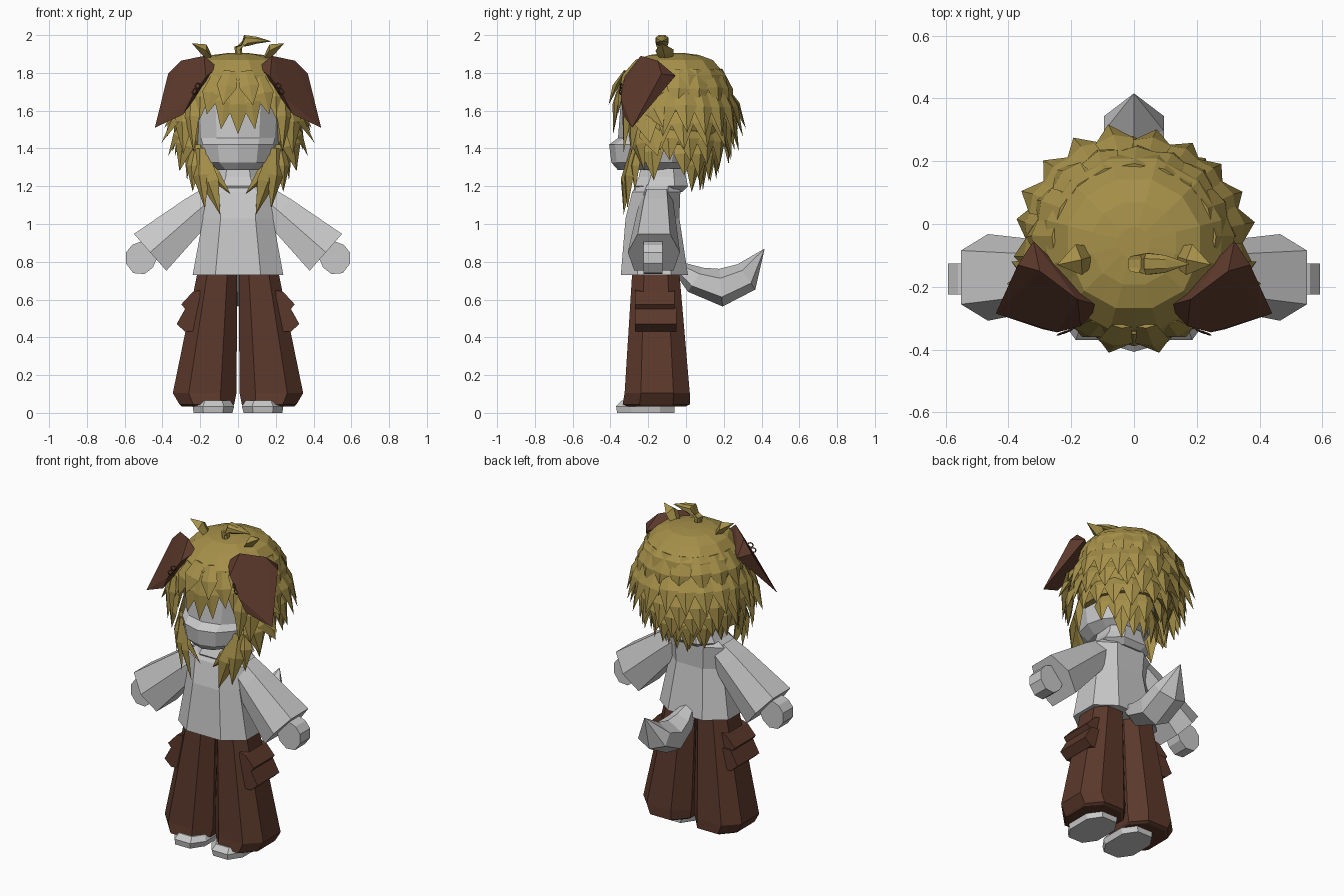
import bpy, bmesh, math, random
from mathutils import Vector as V

if "Cube" in bpy.data.objects:
    bpy.data.objects.remove(bpy.data.objects["Cube"])

random.seed(4)


def material(name, rgb):
    m = bpy.data.materials.new(name)
    m.diffuse_color = (*rgb, 1)
    m.use_nodes = True
    m.node_tree.nodes["Principled BSDF"].inputs["Base Color"].default_value = m.diffuse_color
    return m


GRAY = material("light gray", (0.58, 0.58, 0.58))
BROWN = material("dark brown", (0.105, 0.040, 0.024))
GOLD = material("olive gold", (0.38, 0.28, 0.067))


def finish(bm, name, mat, mirror=False):
    bmesh.ops.remove_doubles(bm, verts=bm.verts, dist=0.0005)
    bmesh.ops.recalc_face_normals(bm, faces=bm.faces)
    me = bpy.data.meshes.new(name)
    bm.to_mesh(me)
    bm.free()
    me.materials.append(mat)
    ob = bpy.data.objects.new(name, me)
    bpy.context.collection.objects.link(ob)
    if mirror:
        ob.modifiers.new("mirror", "MIRROR").use_mirror_merge = False
    return ob


def loft(bm, rings, caps=True):
    vs = [[bm.verts.new(p) for p in r] for r in rings]
    n = len(vs[0])
    for a, b in zip(vs, vs[1:]):
        for i in range(n):
            j = (i + 1) % n
            bm.faces.new((a[i], a[j], b[j], b[i]))
    if caps:
        bm.faces.new(vs[0][::-1])
        bm.faces.new(vs[-1])


def octagon(c, u, v, hu, hv, k=0.5):
    """Chamfered rectangle around c, spanned by u and v."""
    pts = [(1, -k), (1, k), (k, 1), (-k, 1), (-1, k), (-1, -k), (-k, -1), (k, -1)]
    return [V(c) + V(u) * hu * a + V(v) * hv * b for a, b in pts]


def flat_ring(x0, x1, y0, y1, z, k=0.5):
    return octagon(((x0 + x1) / 2, (y0 + y1) / 2, z), (1, 0, 0), (0, 1, 0),
                   (x1 - x0) / 2, (y1 - y0) / 2, k)


def stack(name, mat, rows, mirror=False, k=0.5):
    """Loft of level rings, each row is x0, x1, y0, y1, z."""
    bm = bmesh.new()
    loft(bm, [flat_ring(*r, k) for r in rows])
    return finish(bm, name, mat, mirror)


def prism(name, mat, outline, y0, y1, mirror=True):
    bm = bmesh.new()
    loft(bm, [[(x, y, z) for x, z in outline] for y in (y0, y1)])
    return finish(bm, name, mat, mirror)


# Shoes and trousers
stack("shoe", GRAY, [(.03, .235, -.365, -.06, 0), (.02, .24, -.37, -.06, .035),
                     (.04, .22, -.34, -.07, .065)], True)
stack("trouser_leg", BROWN, [(.03, .30, -.31, .0, .035), (.02, .31, -.335, .02, .045),
                             (.008, .345, -.325, .02, .105), (.004, .215, -.285, -.035, .74)], True)
prism("pocket_flap", BROWN, [(.2, .65), (.24, .64), (.30, .575), (.28, .55), (.2, .55)], -.27, -.06)
prism("pocket", BROWN, [(.2, .56), (.275, .56), (.325, .47), (.28, .43), (.2, .43)], -.27, -.05)

# Shirt, collar and neck
stack("shirt", GRAY, [(-.24, .24, -.345, .01, .73), (-.185, .185, -.32, -.035, 1.03),
                      (-.20, .20, -.285, -.03, 1.17), (-.11, .11, -.24, -.05, 1.24)])
stack("collar", GRAY, [(-.12, .12, -.26, -.02, 1.17), (-.16, .16, -.275, .01, 1.2),
                       (-.13, .13, -.25, .0, 1.25), (-.12, .12, -.24, -.01, 1.295)])
stack("neck", GRAY, [(-.07, .07, -.22, -.06, 1.2), (-.07, .07, -.22, -.06, 1.34)])

# Six-sided sleeves flare towards the cuff
bm = bmesh.new()
up = V((.66, 0, .75))
loft(bm, [[V(c) + up * a * p + V((0, b * q, 0)) for p, q in
           ((1, -.62), (1, .62), (0, 1), (-1, .75), (-1, -.75), (0, -1))]
          for c, a, b in (((.14, -.155, 1.13), .075, .085), ((.22, -.16, 1.065), .09, .1),
                          ((.465, -.17, .85), .13, .138))])
finish(bm, "sleeve", GRAY, True)
prism("hand", GRAY, [(.42, .84), (.45, .77), (.495, .735), (.555, .74), (.592, .79),
                     (.592, .85), (.56, .89), (.48, .92)], -.225, -.125)

# Curved tail
bm = bmesh.new()
rings = []
for y, z, r, w, ang in ((-.04, .77, .035, .04, -40), (.05, .705, .075, .08, -32),
                        (.185, .663, .1, .11, 5), (.32, .72, .082, .11, 35),
                        (.415, .868, .001, .001, 60)):
    t = math.radians(ang)
    rings.append([V((w * math.cos(q), y - math.sin(t) * r * math.sin(q),
                     z + math.cos(t) * r * math.sin(q)))
                  for q in (math.tau * (i + .5) / 6 for i in range(6))])
loft(bm, rings)
finish(bm, "tail", GRAY)

# Rounded head with a short muzzle, rows are half width, front, back, height
bm = bmesh.new()
loft(bm, [[V((w * math.cos(t), (f + b) / 2 + (b - f) / 2 * math.sin(t), z))
           for t in (math.tau * i / 12 for i in range(12))]
          for w, f, b, z in ((.13, -.36, -.03, 1.285), (.195, -.395, .03, 1.325),
                             (.215, -.407, .06, 1.42), (.225, -.36, .08, 1.455),
                             (.24, -.345, .1, 1.65), (.19, -.28, .06, 1.82))])
finish(bm, "head", GRAY)


# Hair cap, raised above the face at the front
def hair_point(a, r, z):
    return V((1.04 * r * math.cos(a), -.06 + r * math.sin(a), z))


bm = bmesh.new()
rings = []
for i, (z, r) in enumerate(((1.905, .05), (1.895, .13), (1.868, .205), (1.79, .272), (1.70, .292),
                            (1.6, .292), (1.5, .275), (1.42, .245), (1.43, .19))):
    ring = []
    for s in range(24):
        a = math.tau * s / 24
        front = math.sin(a) < -.6
        h = max(z, 1.64) if front else z
        ring.append(hair_point(a, r * (1.02 if s % 2 else .985) * (1.03 if front else 1), h))
    rings.append(ring)
loft(bm, rings)
finish(bm, "hair_cap", GOLD)


def lock(bm, root, tip, width, out, thick=.03):
    """Pointed lock of hair with a diamond cross-section."""
    root, tip, out = V(root), V(tip), V(out).normalized()
    side = (tip - root).cross(out).normalized()
    mid = root.lerp(tip, .45) + out * thick * .5
    rings = [[c + side * w, c + out * d, c - side * w, c - out * d]
             for c, w, d in ((root, width * .6, thick * .3), (mid, width, thick * .8),
                             (tip, .0001, .0001))]
    loft(bm, rings)


# Layered locks round the sides and back
bm = bmesh.new()
for z0, z1, r0, r1, n, a0, a1, w in (
        (1.82, 1.60, .245, .325, 9, 5, 175, .062), (1.74, 1.48, .262, .375, 12, -8, 188, .062),
        (1.64, 1.38, .26, .338, 11, -14, 194, .062), (1.54, 1.31, .245, .29, 10, -8, 188, .06),
        (1.46, 1.25, .20, .23, 8, 12, 168, .055), (1.42, 1.18, .14, .15, 5, 40, 140, .05)):
    for i in range(n):
        a = math.radians(a0 + (a1 - a0) * i / (n - 1))
        j = random.uniform(-.03, .03)
        lock(bm, hair_point(a, r0, z0), hair_point(a + 2 * j, r1 + j * .4, z1 + j), w,
             (math.cos(a), math.sin(a), .2), .025)
finish(bm, "back_locks", GOLD)

# Side locks and long front locks
bm = bmesh.new()
for root, tip, w in (((.25, -.22, 1.64), (.405, -.19, 1.43), .07),
                     ((.25, -.20, 1.68), (.39, -.12, 1.51), .06),
                     ((.26, -.20, 1.57), (.37, -.15, 1.36), .07),
                     ((.25, -.25, 1.53), (.31, -.22, 1.28), .06),
                     ((.24, -.18, 1.50), (.27, -.17, 1.23), .06),
                     ((.24, -.28, 1.72), (.235, -.33, 1.38), .045),
                     ((.27, -.25, 1.68), (.29, -.29, 1.37), .06),
                     ((.18, -.29, 1.33), (.04, -.315, 1.16), .035),
                     ((.18, -.29, 1.36), (.095, -.33, 1.05), .055),
                     ((.20, -.28, 1.40), (.175, -.31, 1.08), .05),
                     ((.22, -.25, 1.42), (.24, -.27, 1.17), .045)):
    lock(bm, root, tip, w, (.5, -.8, .1) if root[1] < -.24 else (1, -.2, .2), .025)
finish(bm, "side_locks", GOLD, True)

# Fringe above the face
bm = bmesh.new()
lock(bm, (0, -.345, 1.76), (0, -.385, 1.475), .06, (0, -1, .1), .02)
for s in (-1, 1):
    for x0, y0, z0, x1, y1, z1, w in ((.05, -.335, 1.76, .09, -.38, 1.50, .055),
                                      (.04, -.325, 1.81, .08, -.41, 1.63, .055),
                                      (.11, -.315, 1.78, .165, -.36, 1.58, .055),
                                      (.18, -.28, 1.77, .205, -.335, 1.55, .05)):
        lock(bm, (s * x0, y0, z0), (s * x1, y1, z1), w, (s * x0 * 2, -1, .2), .02)
finish(bm, "fringe", GOLD)

# Small tufts on the crown and one curled strand
bm = bmesh.new()
lock(bm, (.13, -.10, 1.855), (.245, -.13, 1.957), .05, (-.3, 0, 1), .04)
finish(bm, "crown_tuft", GOLD, True)
bm = bmesh.new()
loft(bm, [octagon((x, -.127, z), u, (0, 1, 0), a, b) for x, z, u, a, b in (
    (.01, 1.87, (1, 0, 0), .02, .02), (.0, 1.93, (.9, 0, -.4), .022, .025),
    (.045, 1.972, (-.4, 0, .9), .032, .034), (.10, 1.973, (0, 0, 1), .018, .028),
    (.175, 1.967, (0, 0, 1), .001, .001))])
finish(bm, "curled_strand", GOLD)

# Drooping ears
bm = bmesh.new()
for p in ((.11, -.26, 1.83), (.18, -.24, 1.89), (.30, -.15, 1.865), (.32, -.055, 1.785),
          (.37, -.13, 1.795), (.44, -.285, 1.51), (.29, -.335, 1.58), (.245, -.345, 1.67),
          (.17, -.325, 1.78)):
    bm.verts.new(p)
bmesh.ops.convex_hull(bm, input=bm.verts)
finish(bm, "ear", BROWN, True)

# Ear rings
bm = bmesh.new()
for c in (V((.212, -.342, 1.73)), V((.228, -.347, 1.70))):
    rings = []
    for i in range(9):
        t = math.tau * i / 8
        d = V((math.cos(t), -.4 * math.cos(t), math.sin(t)))
        rings.append([c + d * (.014 + .004 * math.cos(q)) + V((.3, .9, 0)) * .004 * math.sin(q)
                      for q in (0, 2.1, 4.2)])
    loft(bm, rings, False)
finish(bm, "ear_rings", BROWN, True)
